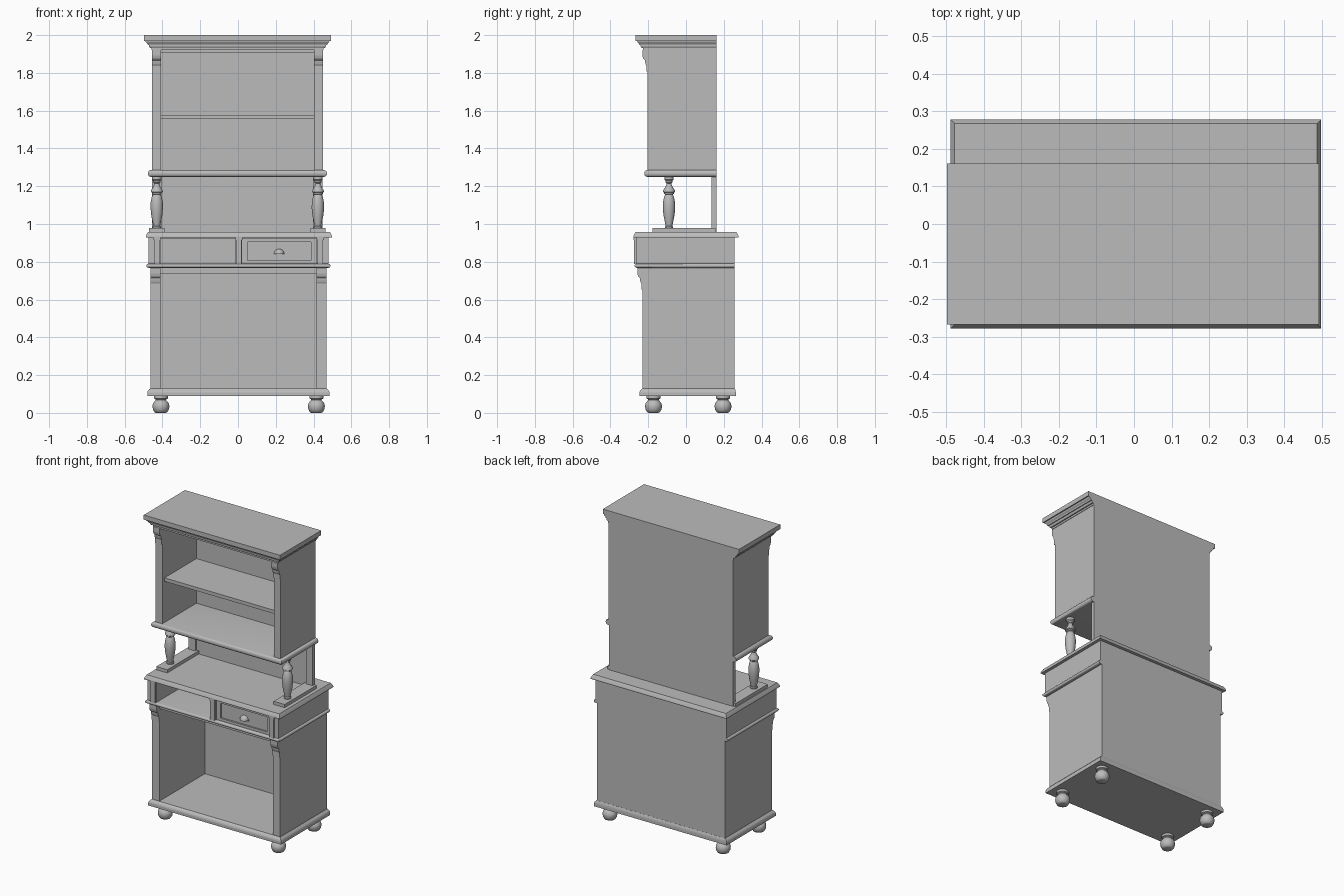
import bpy, bmesh, math
from mathutils import Vector

if "Cube" in bpy.data.objects:
    bpy.data.objects.remove(bpy.data.objects["Cube"], do_unlink=True)

GREY = (0.5, 0.5, 0.5, 1)
mat = bpy.data.materials.new("plain_grey")
mat.use_nodes = True
mat.diffuse_color = GREY
mat.node_tree.nodes["Principled BSDF"].inputs["Base Color"].default_value = GREY


def finish(name, bm, smooth=False):
    bmesh.ops.recalc_face_normals(bm, faces=bm.faces)
    mesh = bpy.data.meshes.new(name)
    bm.to_mesh(mesh)
    bm.free()
    mesh.materials.append(mat)
    obj = bpy.data.objects.new(name, mesh)
    bpy.context.collection.objects.link(obj)
    if smooth:
        bpy.ops.object.select_all(action="DESELECT")
        obj.select_set(True)
        bpy.context.view_layer.objects.active = obj
        bpy.ops.object.shade_smooth_by_angle(angle=math.radians(35))
    return obj


def skin(name, rings, smooth=False):
    """Join equal closed rings of points and cap both ends."""
    bm = bmesh.new()
    loops = [[bm.verts.new(p) for p in ring] for ring in rings]
    n = len(loops[0])
    for a, b in zip(loops, loops[1:]):
        for i in range(n):
            j = (i + 1) % n
            bm.faces.new((a[i], a[j], b[j], b[i]))
    bm.faces.new(loops[0])
    bm.faces.new(loops[-1])
    return finish(name, bm, smooth)


def moulding(name, x, y, profile, back=0, smooth=False):
    """Rectangular slab whose edge follows (height, outset) pairs."""
    rings = []
    for z, o in profile:
        x0, x1, y0, y1 = x[0] - o, x[1] + o, y[0] - o, y[1] + o * back
        rings.append([(x0, y0, z), (x1, y0, z), (x1, y1, z), (x0, y1, z)])
    return skin(name, rings, smooth)


def box(name, x, y, z):
    return moulding(name, x, y, [(z[0], 0), (z[1], 0)])


def round_edge(z0, z1, depth, steps=8):
    mid, half = (z0 + z1) / 2, (z1 - z0) / 2
    angles = [math.pi * (i / steps - 0.5) for i in range(steps + 1)]
    return [(mid + half * math.sin(a), depth * math.cos(a)) for a in angles]


def turned(name, x, y, profile, sides=28):
    rings = [[(x + r * math.cos(math.tau * i / sides), y + r * math.sin(math.tau * i / sides), z)
              for i in range(sides)] for r, z in profile]
    return skin(name, rings, True)


def corbel(name, x, face_y, top):
    profile = [(-0.004, 0), (0.028, 0), (0.028, -0.03), (0.024, -0.046), (0.014, -0.056),
               (0.014, -0.062), (0.011, -0.075), (0.006, -0.085), (0.006, -0.115), (-0.004, -0.115)]
    return skin(name, [[(px, face_y - o, top + h) for o, h in profile] for px in x])


def carcase(name, x, inner, y, z, back):
    """Two thick sides and a back panel, open at the front."""
    box(name + "_right_side", (x[0], inner[0]), y, z)
    box(name + "_left_side", (inner[1], x[1]), y, z)
    box(name + "_back", inner, (y[1] - back, y[1]), z)


# Bun feet
foot = [(0.026, 0), (0.034, 0.004), (0.042, 0.018), (0.045, 0.035), (0.042, 0.05), (0.033, 0.062),
        (0.028, 0.067), (0.028, 0.072), (0.037, 0.076), (0.037, 0.092)]
for x, side in ((-0.408, "right"), (0.415, "left")):
    for y, end in ((-0.172, "front"), (0.196, "back")):
        turned(f"{end}_{side}_foot", x, y, foot)

# Lower cabinet
low_x, low_in = (-0.463, 0.468), (-0.41, 0.415)
moulding("base_moulding", low_x, (-0.23, 0.257),
         [(0.09, 0.017), (0.108, 0.017), (0.117, 0.014), (0.123, 0.009), (0.13, 0.002)], back=0.4)
carcase("lower_cabinet", low_x, low_in, (-0.23, 0.257), (0.13, 0.77), 0.015)
box("lower_top_rail", low_in, (-0.23, 0.242), (0.738, 0.77))
moulding("waist_moulding", (-0.473, 0.478), (-0.26, 0.257), round_edge(0.768, 0.79, 0.012), smooth=True)
corbel("lower_right_corbel", (low_x[0], low_in[0]), -0.23, 0.769)
corbel("lower_left_corbel", (low_in[1], low_x[1]), -0.23, 0.769)

# Drawer section: open bay on one side, drawer on the other
carcase("drawer_section", (-0.473, 0.478), low_in, (-0.262, 0.257), (0.788, 0.93), 0.015)
box("drawer_section_top", low_in, (-0.262, 0.242), (0.922, 0.93))
box("drawer_divider", (-0.013, 0.022), (-0.262, 0.242), (0.788, 0.925))
for name, x in (("right", -0.428), ("centre", 0.0045), ("left", 0.435)):
    box(name + "_drawer_pilaster", (x - 0.015, x + 0.015), (-0.274, -0.26), (0.788, 0.918))
    box(name + "_pilaster_cap", (x - 0.019, x + 0.019), (-0.277, -0.26), (0.915, 0.929))
box("drawer_panel", (0.022, 0.415), (-0.243, 0.2), (0.79, 0.922))
for name, z in (("bottom", (0.79, 0.807)), ("top", (0.905, 0.922))):
    box(f"drawer_{name}_rail", (0.022, 0.415), (-0.253, -0.24), z)
for name, x in (("right", (0.022, 0.05)), ("left", (0.387, 0.415))):
    box(f"drawer_{name}_stile", x, (-0.253, -0.24), (0.807, 0.905))

# Cup handle: upper half of a flattened ball
bm = bmesh.new()
bmesh.ops.create_uvsphere(bm, u_segments=24, v_segments=12, radius=1)
cut = bmesh.ops.bisect_plane(bm, geom=bm.verts[:] + bm.edges[:] + bm.faces[:],
                             plane_co=(0, 0, 0), plane_no=(0, 0, -1), clear_outer=True)
bmesh.ops.holes_fill(bm, edges=[e for e in bm.edges if e.is_boundary])
for v in bm.verts:
    v.co = Vector((0.218 + v.co.x * 0.028, -0.243 + v.co.y * 0.029, 0.84 + v.co.z * 0.028))
finish("cup_handle", bm, True)
box("handle_lip", (0.185, 0.251), (-0.248, -0.24), (0.837, 0.846))

# Worktop
moulding("worktop", (-0.488, 0.498), (-0.278, 0.278),
         [(0.928, 0), (0.935, 0), (0.946, -0.005), (0.957, -0.011)], back=1)

# Runners, turned pillars and rear posts
pillar = [(0.022, 0.977), (0.022, 0.985), (0.018, 0.99), (0.022, 1.01), (0.029, 1.045), (0.033, 1.085),
          (0.032, 1.115), (0.026, 1.145), (0.02, 1.156), (0.026, 1.16), (0.026, 1.166), (0.032, 1.17),
          (0.031, 1.178), (0.023, 1.19), (0.015, 1.205), (0.013, 1.215), (0.019, 1.22),
          (0.019, 1.228), (0.025, 1.235), (0.025, 1.252)]
for x, side in ((-0.43, "right"), (0.423, "left")):
    box(side + "_runner", (x - 0.04, x + 0.04), (-0.177, 0.156), (0.955, 0.978))
    turned(side + "_pillar", x, -0.09, pillar)
    box(side + "_rear_post", (x - 0.025, x + 0.025), (0.135, 0.161), (0.957, 1.255))

# Upper cabinet
up_x, up_in, up_y = (-0.456, 0.45), (-0.408, 0.402), (-0.203, 0.161)
box("gap_back_panel", (-0.453, 0.447), (0.15, 0.161), (0.957, 1.255))
moulding("upper_bottom_board", (-0.463, 0.457), (-0.207, 0.161),
         round_edge(1.25, 1.285, 0.014), smooth=True)
carcase("upper_cabinet", up_x, up_in, up_y, (1.28, 1.93), 0.01)
box("upper_top_rail", up_in, (-0.203, 0.151), (1.907, 1.93))
box("shelf", up_in, (-0.18, 0.151), (1.555, 1.578))
corbel("upper_right_corbel", (up_x[0], up_in[0]), up_y[0], 1.922)
corbel("upper_left_corbel", (up_in[1], up_x[1]), up_y[0], 1.922)

# Stepped cornice
moulding("cornice", up_x, (-0.225, 0.161),
         [(1.92, 0.003), (1.932, 0.003), (1.932, 0.01), (1.94, 0.015), (1.947, 0.015), (1.947, 0.021),
          (1.955, 0.024), (1.962, 0.032), (1.97, 0.034), (1.97, 0.042), (2.0, 0.042)])
